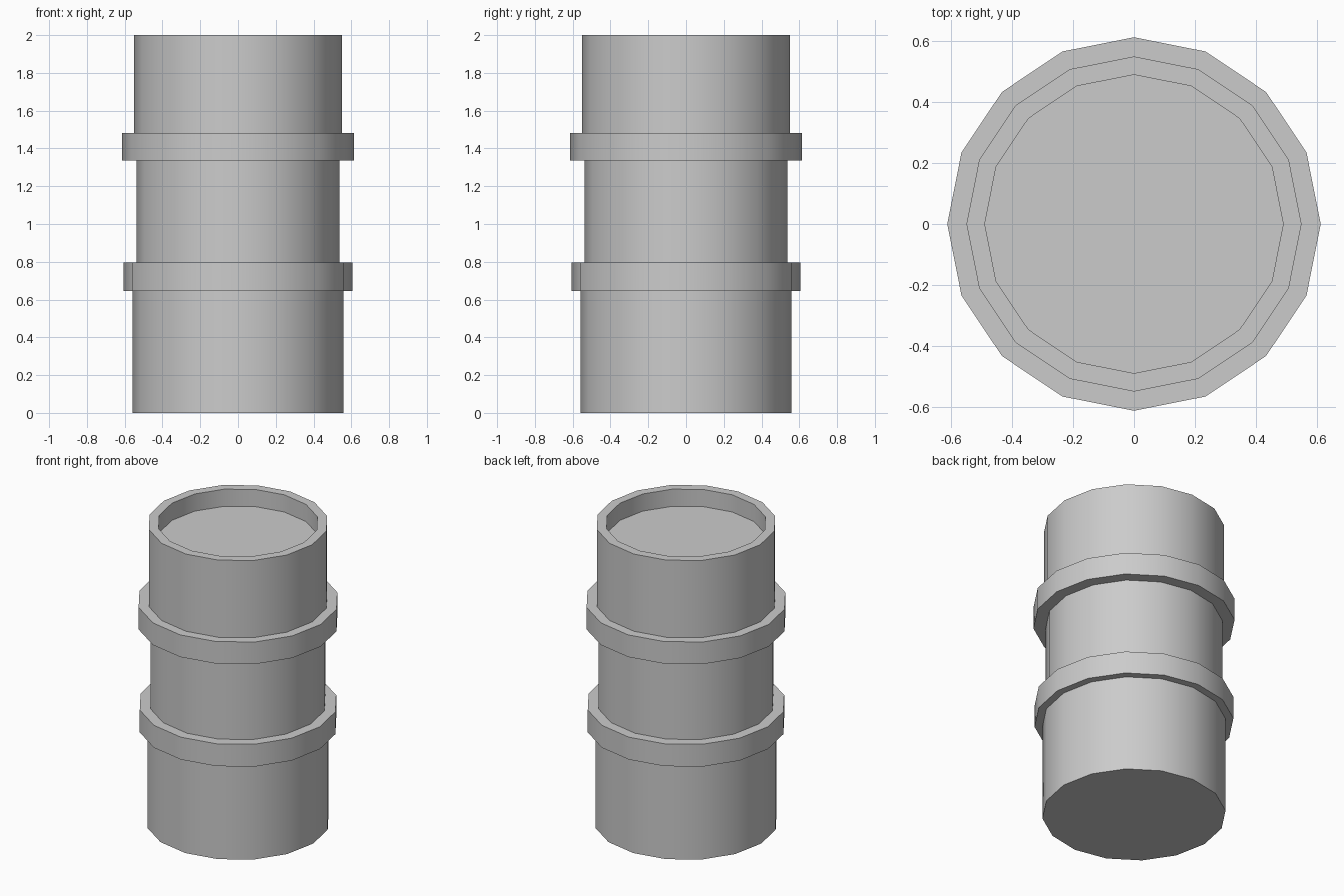
import bpy, bmesh
from math import cos, sin, pi, radians

if "Cube" in bpy.data.objects:
    bpy.data.objects.remove(bpy.data.objects["Cube"])

SIDES = 16

# Barrel outline (radius, height), from the base up and into the lid recess
profile = [
    (0.558, 0.0), (0.558, 0.645),        # lower wall
    (0.606, 0.645), (0.606, 0.795),      # lower hoop
    (0.538, 0.795), (0.538, 1.335),      # middle wall
    (0.613, 1.335), (0.613, 1.483),      # upper hoop
    (0.55, 1.483), (0.55, 2.0),          # upper wall
    (0.49, 2.0), (0.49, 1.885),          # rim and recess
]


def lathe(name, outline):
    """Turn an outline around z and cap both ends."""
    bm = bmesh.new()
    rings = [[bm.verts.new((r * cos(2 * pi * i / SIDES), r * sin(2 * pi * i / SIDES), z))
              for i in range(SIDES)] for r, z in outline]
    for low, high in zip(rings, rings[1:]):
        for i in range(SIDES):
            j = (i + 1) % SIDES
            bm.faces.new((low[i], low[j], high[j], high[i]))
    bm.faces.new(rings[0][::-1])   # base
    bm.faces.new(rings[-1])        # sunken lid
    mesh = bpy.data.meshes.new(name)
    bm.to_mesh(mesh)
    bm.free()
    obj = bpy.data.objects.new(name, mesh)
    bpy.context.collection.objects.link(obj)
    return obj


barrel = lathe("barrel", profile)

# Smooth round walls, sharp hoop and rim edges
bpy.context.view_layer.objects.active = barrel
barrel.select_set(True)
bpy.ops.object.shade_smooth_by_angle(angle=radians(30))
